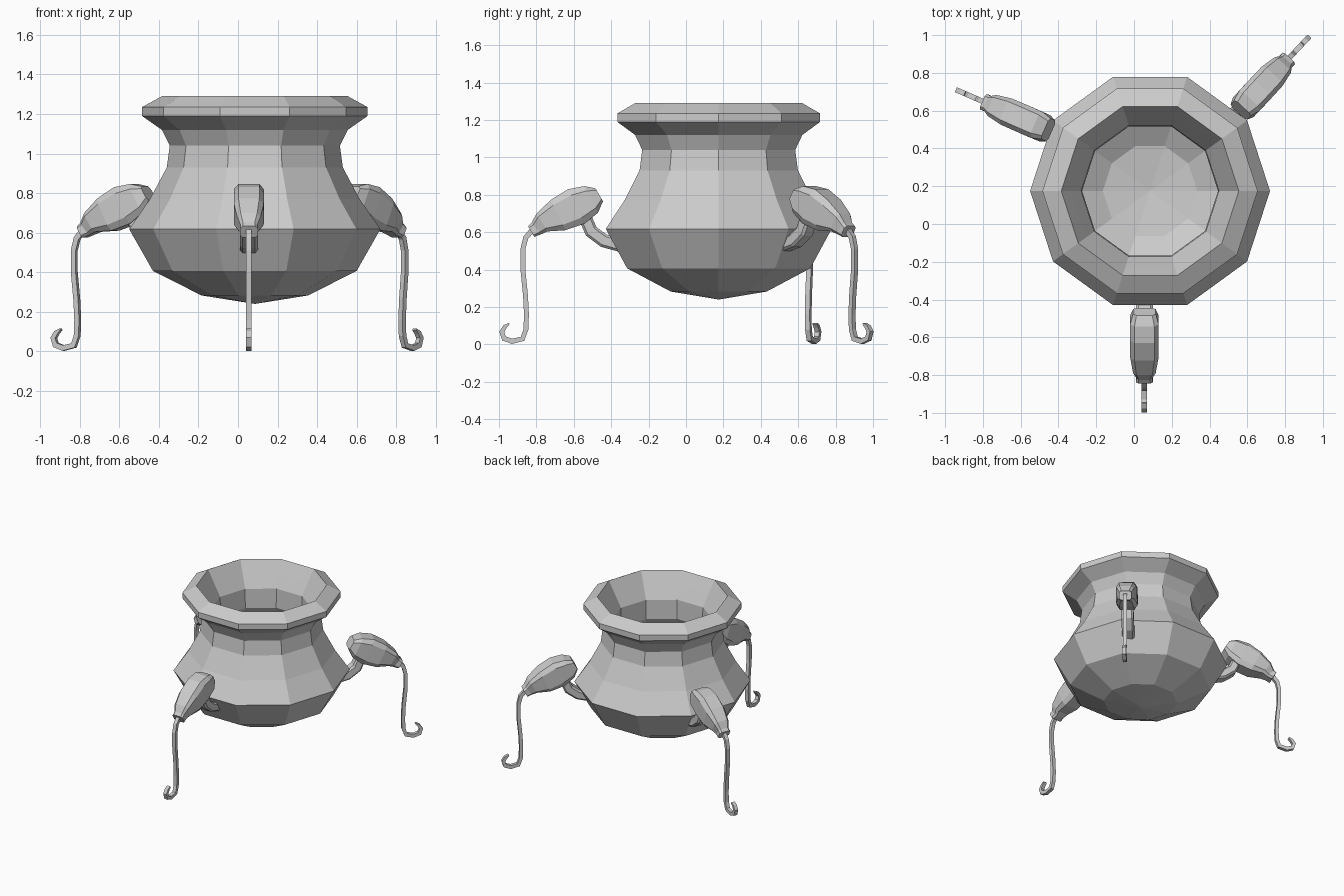
import bpy, bmesh, math
from mathutils import Vector, Matrix

if "Cube" in bpy.data.objects:
    bpy.data.objects.remove(bpy.data.objects["Cube"])

CX, CY = 0.085, 0.175


def finish(bm, name):
    bmesh.ops.recalc_face_normals(bm, faces=bm.faces)
    me = bpy.data.meshes.new(name)
    bm.to_mesh(me)
    bm.free()
    ob = bpy.data.objects.new(name, me)
    bpy.context.collection.objects.link(ob)
    return ob


def bridge(bm, rings):
    for a, b in zip(rings, rings[1:]):
        n = len(a)
        for i in range(n):
            j = (i + 1) % n
            bm.faces.new((a[i], a[j], b[j], b[i]))


def lathe(name, profile, sides):
    """Closed shell: the first and last profile points lie on the axis."""
    bm = bmesh.new()
    rings = [[bm.verts.new((r * math.cos(k * math.tau / sides),
                            r * math.sin(k * math.tau / sides), z))
              for k in range(sides)] for r, z in profile[1:-1]]
    bridge(bm, rings)
    for ring, z in ((rings[0], profile[0][1]), (rings[-1], profile[-1][1])):
        c = bm.verts.new((0, 0, z))
        for i in range(sides):
            bm.faces.new((c, ring[i], ring[(i + 1) % sides]))
    return finish(bm, name)


def sweep(bm, stations, section):
    """Sweep a section along a path in the y-z plane; stations are (y, z, half height, half width)."""
    pts = [Vector((0, s[0], s[1])) for s in stations]
    rings = []
    for i, (y, z, h, w) in enumerate(stations):
        t = (pts[min(i + 1, len(pts) - 1)] - pts[max(i - 1, 0)]).normalized()
        n = Vector((0, -t.z, t.y))
        rings.append([bm.verts.new(pts[i] + n * (b * h) + Vector((a * w, 0, 0)))
                      for a, b in section])
    bridge(bm, rings)
    bm.faces.new(rings[0])
    bm.faces.new(rings[-1])


SQUARE = [(1, 1), (-1, 1), (-1, -1), (1, -1)]
CHAMFER = [(1, .65), (.7, 1), (-.7, 1), (-1, .65), (-1, -.65), (-.7, -1), (.7, -1), (1, -.65)]

# Pot: ten-sided outer wall, rim and inner wall
pot = lathe("cauldron_pot", [
    (0, .24), (.27, .283), (.515, .407), (.635, .618), (.53, .77), (.445, .93),
    (.43, 1.04), (.47, 1.12), (.57, 1.19), (.57, 1.235), (.47, 1.29),
    (.42, 1.2), (.365, 1.1), (.36, .95), (.54, .63), (.45, .46), (.25, .35), (0, .32)], 10)
pot.location = (CX, CY, 0)

# Leg parts, drawn for the front leg with its toe at y = -1
SHIN = [(-.945, .112, .004), (-.968, .095, .011), (-.985, .068, .013), (-.973, .032, .014),
        (-.93, .017, .014), (-.874, .03, .014), (-.856, .08, .013), (-.853, .16, .013),
        (-.858, .26, .013), (-.872, .40, .013), (-.872, .51, .013), (-.856, .572, .014),
        (-.81, .625, .014)]
THIGH = [(-.828, .604, .033, .045), (-.80, .62, .04, .042), (-.77, .652, .056, .06),
         (-.684, .692, .09, .075), (-.587, .738, .102, .076), (-.507, .775, .08, .075),
         (-.464, .80, .04, .06)]
ARM = [(-.54, .68, .035, .045), (-.507, .605, .036, .045),
       (-.44, .555, .036, .045), (-.33, .525, .036, .045)]


def leg(prefix, tip, degrees):
    m = (Matrix.Translation((tip[0], tip[1], 0))
         @ Matrix.Rotation(math.radians(degrees + 90), 4, 'Z')
         @ Matrix.Translation((0, 1, 0)))
    parts = (("shin", [(y, z, r, .014) for y, z, r in SHIN], SQUARE),
             ("thigh", THIGH, CHAMFER), ("arm", ARM, CHAMFER))
    for part, stations, section in parts:
        bm = bmesh.new()
        sweep(bm, stations, section)
        finish(bm, prefix + "_" + part).matrix_world = m


# Three legs around the pot
leg("front_leg", (.055, -1.0), -90)
leg("right_leg", (.93, .995), 47)
leg("left_leg", (-.945, .712), 156.5)
